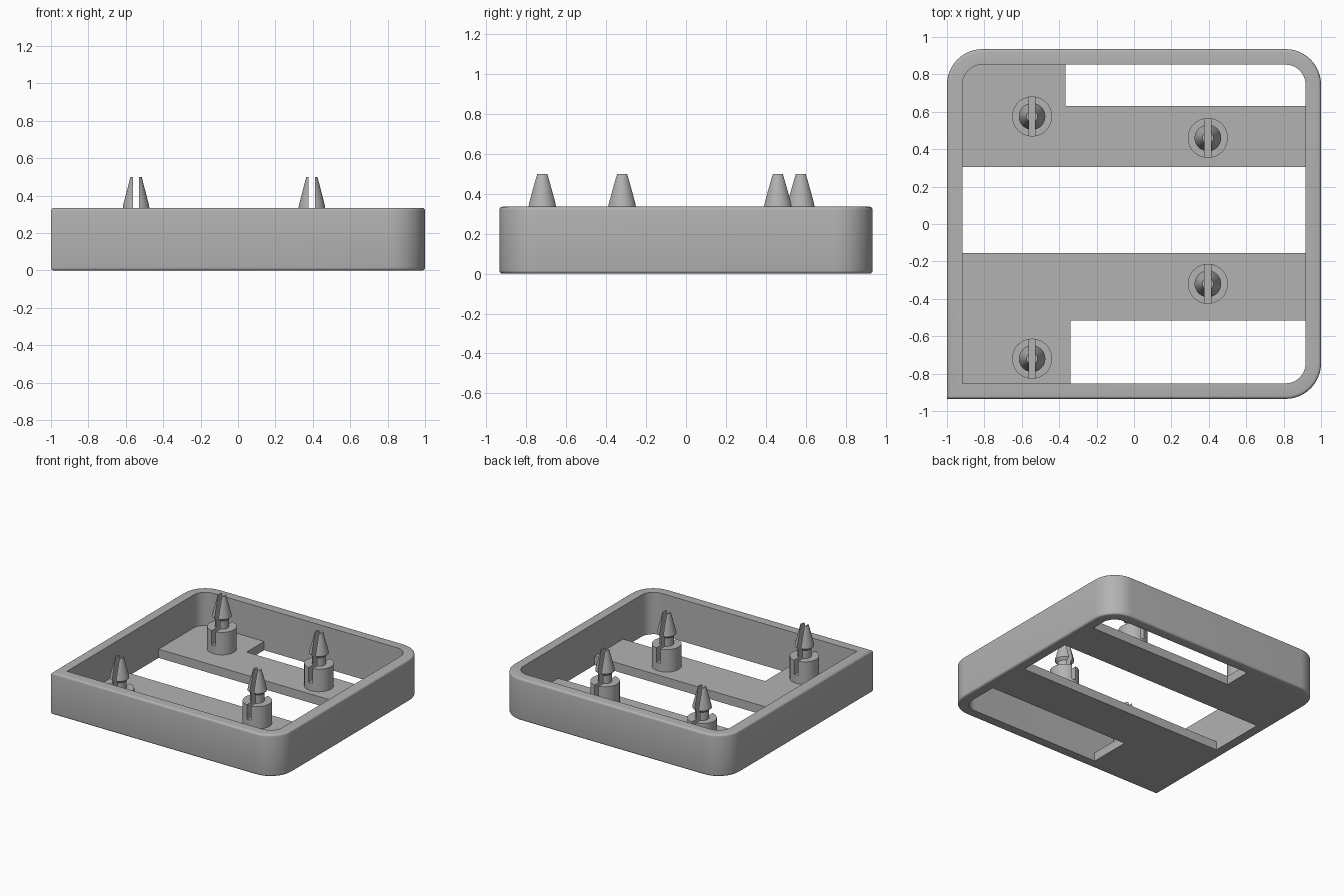
import bpy, bmesh, math
from mathutils import Vector

cube = bpy.data.objects.get("Cube")
if cube:
    bpy.data.objects.remove(cube, do_unlink=True)

grey = bpy.data.materials.new("grey plastic")
grey.use_nodes = True
colour = (0.45, 0.45, 0.45, 1)
grey.diffuse_color = colour
grey.node_tree.nodes["Principled BSDF"].inputs["Base Color"].default_value = colour

HEIGHT, WALL, RADIUS, FILLET = 0.335, 0.083, 0.19, 0.016
HALF_X, HALF_Y = 1.0, 0.935
PLATE = 0.07


def finish(name, bm):
    bmesh.ops.recalc_face_normals(bm, faces=bm.faces)
    mesh = bpy.data.meshes.new(name)
    bm.to_mesh(mesh)
    bm.free()
    mesh.materials.append(grey)
    obj = bpy.data.objects.new(name, mesh)
    bpy.context.collection.objects.link(obj)
    return obj


def smooth(obj):
    bpy.ops.object.select_all(action="DESELECT")
    obj.select_set(True)
    bpy.context.view_layer.objects.active = obj
    bpy.ops.object.shade_smooth_by_angle(angle=math.radians(35))


def bridge(bm, a, b):
    for i in range(len(a)):
        j = (i + 1) % len(a)
        bm.faces.new((a[i], a[j], b[j], b[i]))


# Frame outline: three rounded corners, one square corner at front right
def outline(bm, inset, z, steps=12):
    verts = [bm.verts.new((inset - HALF_X, inset - HALF_Y, z))]
    for sx, sy, start in ((1, -1, -90), (1, 1, 0), (-1, 1, 90)):
        cx, cy = sx * (HALF_X - RADIUS), sy * (HALF_Y - RADIUS)
        for k in range(steps + 1):
            a = math.radians(start + 90 * k / steps)
            r = RADIUS - inset
            verts.append(bm.verts.new((cx + r * math.cos(a), cy + r * math.sin(a), z)))
    return verts


# Frame wall: a closed section swept round the outline, filleted outside
section = []
for k in range(5):
    a = math.pi / 2 * k / 4
    section.append((FILLET * (1 - math.sin(a)), FILLET * (1 - math.cos(a))))
section += [(inset, HEIGHT - z) for inset, z in reversed(section)]
section += [(WALL, HEIGHT), (WALL, 0)]
bm = bmesh.new()
loops = [outline(bm, inset, z) for inset, z in section]
for i, loop in enumerate(loops):
    bridge(bm, loop, loops[(i + 1) % len(loops)])
smooth(finish("frame_wall", bm))


# L-shaped floor plates
def floor_plate(name, near, far, step_x, end_y):
    right, left = HALF_X - WALL + 0.02, -HALF_X + WALL - 0.01
    points = [(left, near), (right, near), (right, far),
              (step_x, far), (step_x, end_y), (left, end_y)]
    bm = bmesh.new()
    low = [bm.verts.new((x, y, 0)) for x, y in points]
    high = [bm.verts.new((x, y, PLATE)) for x, y in points]
    bm.faces.new(low)
    bm.faces.new(high)
    bridge(bm, low, high)
    finish(name, bm)


floor_plate("back_floor_plate", 0.305, 0.63, -0.365, 0.865)
floor_plate("front_floor_plate", -0.155, -0.515, -0.34, -0.865)


# Split snap pin: post, neck and tapered barb, turned about z
def snap_pin(name, x, y, sides=40):
    profile = [(0.107, 0.03), (0.107, 0.25), (0.052, 0.25), (0.052, 0.315),
               (0.071, 0.335), (0.069, 0.35), (0.03, 0.5)]
    bm = bmesh.new()
    rings = []
    for r, z in profile:
        rings.append([bm.verts.new((r * math.cos(math.tau * k / sides),
                                    r * math.sin(math.tau * k / sides), z))
                      for k in range(sides)])
    for a, b in zip(rings, rings[1:]):
        bridge(bm, a, b)
    bm.faces.new(rings[0])
    bm.faces.new(rings[-1])
    pin = finish(name, bm)

    # Slot through the pin
    bm = bmesh.new()
    bmesh.ops.create_cube(bm, size=1)
    bmesh.ops.scale(bm, vec=Vector((0.034, 0.4, 0.5)), verts=bm.verts)
    bmesh.ops.translate(bm, vec=Vector((0, 0, 0.385)), verts=bm.verts)
    cutter = finish(name + "_slot_cutter", bm)
    cutter.hide_render = True
    cut = pin.modifiers.new("slot", "BOOLEAN")
    cut.operation = "DIFFERENCE"
    cut.solver = "EXACT"
    cut.object = cutter
    bpy.context.view_layer.objects.active = pin
    bpy.ops.object.modifier_apply(modifier=cut.name)
    bpy.data.objects.remove(cutter, do_unlink=True)
    pin.location = (x, y, 0)
    smooth(pin)


snap_pin("back_right_pin", -0.545, 0.575)
snap_pin("back_left_pin", 0.395, 0.46)
snap_pin("front_left_pin", 0.395, -0.32)
snap_pin("front_right_pin", -0.545, -0.72)
